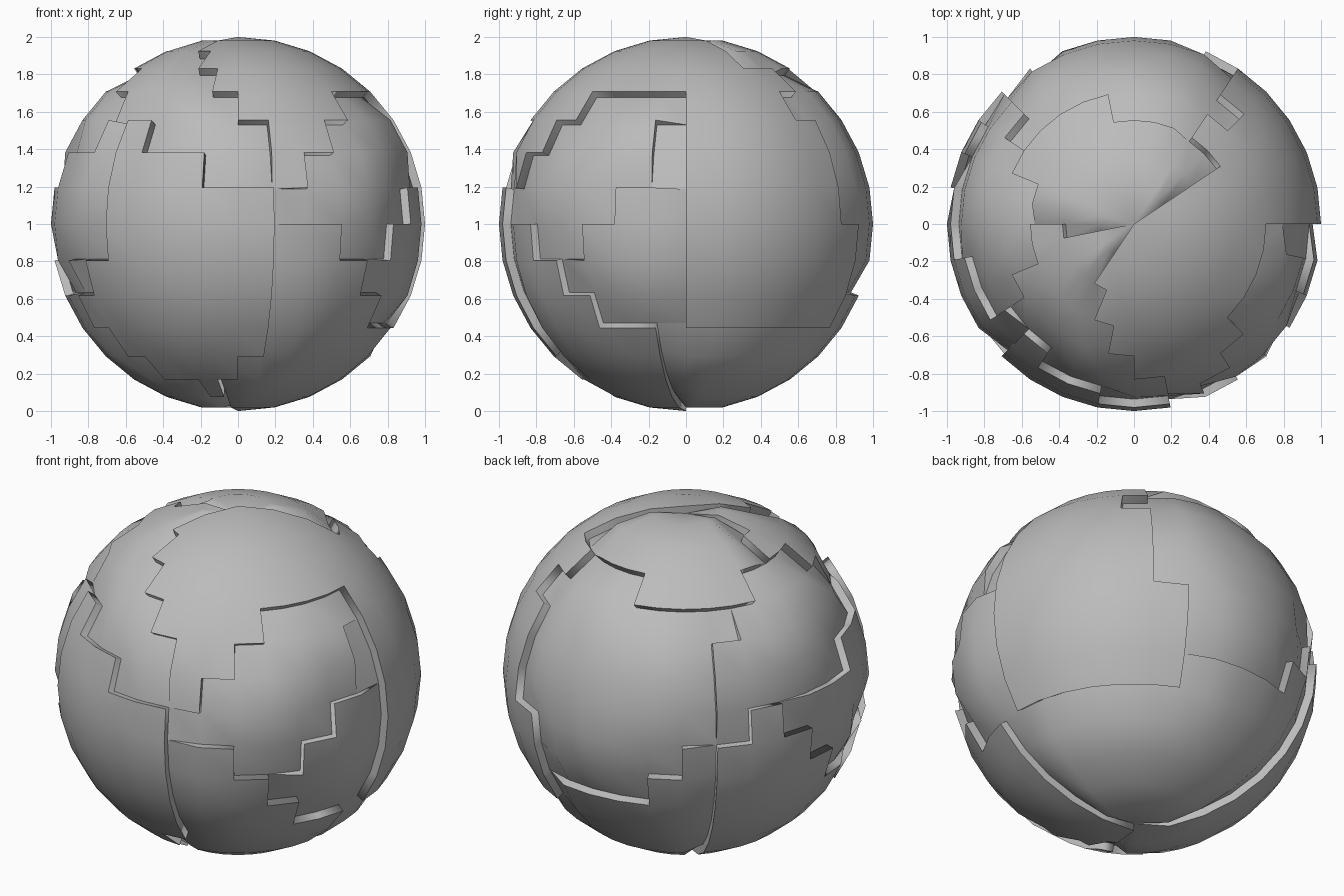
import bpy, bmesh, math

if "Cube" in bpy.data.objects:
    bpy.data.objects.remove(bpy.data.objects["Cube"])

SEG, RINGS, SINK, INNER = 32, 16, 0.045, 0.94

grey = bpy.data.materials.new("stone grey")
grey.diffuse_color = (0.5, 0.5, 0.5, 1)
grey.use_nodes = True
grey.node_tree.nodes["Principled BSDF"].inputs["Base Color"].default_value = grey.diffuse_color

# Rough plate outlines as azimuth and elevation in degrees; earlier ones win
OUTLINES = {
    "front_plate": [(225, 32), (270, 11), (281, 11), (281, -45), (257, -64),
                    (223, -47), (202, -24), (225, 0)],
    "top_plate": [(34, 90), (34, 48), (57, 60), (135, 45), (146, 45), (190, 68), (190, 90)],
    "left_plate": [(146, 45), (128, 0), (205, 21), (225, 32), (205, 52), (150, 58)],
    "upper_front_plate": [(190, 90), (153, 56), (225, 32), (270, 0), (281, 11),
                          (281, 34), (225, 90)],
    "back_plate": [(45, 47), (95, 66), (146, 48), (128, 0), (112, -20), (73, -20), (62, -6)],
    "left_wedge_plate": [(156, 8), (225, 35), (230, 0), (189, -28)],
    "front_right_plate": [(281, 11), (304, -11), (315, -11), (348, 17), (358, 40),
                          (342, 49), (319, 48)],
    "lower_right_plate": [(348, 17), (315, -11), (336, -40), (360, -34), (365, 0)],
}
# Plates from highest to lowest: a lower one dips beneath its neighbour
ORDER = ["front_plate", "right_plate", "lower_front_plate", "lower_left_plate",
         "left_wedge_plate", "upper_front_plate", "top_plate", "left_plate",
         "lower_right_plate", "front_right_plate", "lower_back_plate", "back_plate"]


def inside(poly, x, y):
    hit = False
    for (x1, y1), (x2, y2) in zip(poly, poly[1:] + poly[:1]):
        if (y1 > y) != (y2 > y) and x < x1 + (y - y1) * (x2 - x1) / (y2 - y1):
            hit = not hit
    return hit


def plate_of(p):
    az = math.degrees(math.atan2(p.y, p.x)) % 360
    el = math.degrees(math.asin(p.z / p.length))
    for name, poly in OUTLINES.items():
        if inside(poly, az, el) or inside(poly, az + 360, el):
            return name
    if 135 < az < 262 and el < 30:
        return "lower_left_plate"
    if 262 <= az < 353 and el < 8:
        return "lower_front_plate"
    if (az < 135 or az >= 353) and (el < -33.75 or (az > 67 and el < 30)):
        return "lower_back_plate"
    return "right_plate"


# Whole ball, sorted into plates
ball = bmesh.new()
bmesh.ops.create_uvsphere(ball, u_segments=SEG, v_segments=RINGS, radius=1)
rank = {f: ORDER.index(plate_of(f.calc_center_median())) for f in ball.faces}

for k, name in enumerate(ORDER):
    bm = bmesh.new()
    verts = {}
    for f in ball.faces:
        if rank[f] != k:
            continue
        for v in f.verts:
            if v not in verts:
                # sink the rim where a higher plate overlaps
                low = any(rank[g] < k for g in v.link_faces)
                verts[v] = bm.verts.new(v.co * (1 - SINK if low else 1))
        bm.faces.new([verts[v] for v in f.verts]).smooth = True
    # broken edge of the plate, turned inward
    rim = [e for e in bm.edges if e.is_boundary]
    for g in bmesh.ops.extrude_edge_only(bm, edges=rim)["geom"]:
        if isinstance(g, bmesh.types.BMVert):
            g.co = g.co.normalized() * INNER
    for e in rim:
        e.smooth = False
    for v in bm.verts:
        v.co.z += 1
    me = bpy.data.meshes.new(name)
    bm.to_mesh(me)
    bm.free()
    me.materials.append(grey)
    bpy.context.collection.objects.link(bpy.data.objects.new(name, me))
ball.free()
